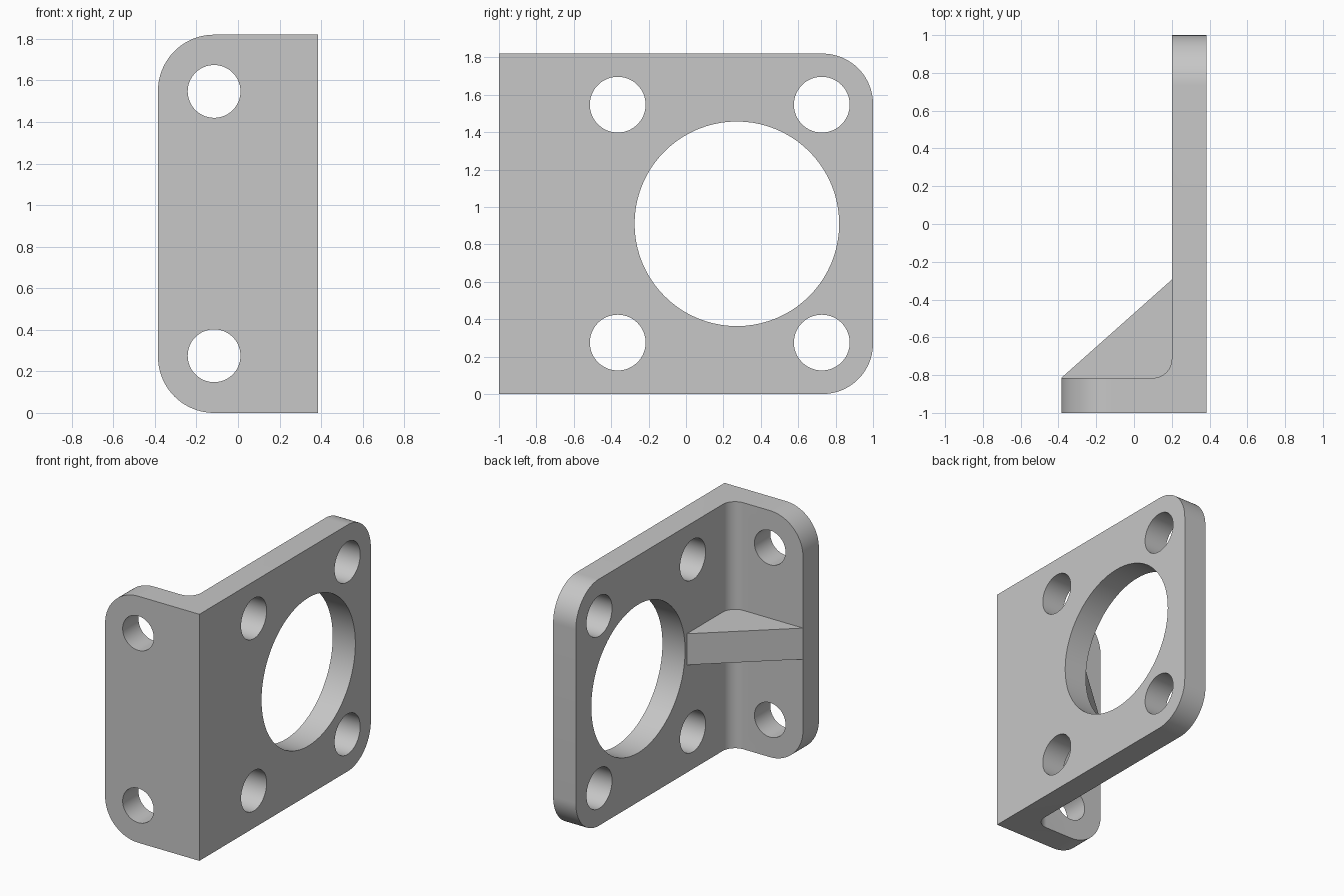
import bpy, bmesh
from math import sin, cos, pi
from mathutils import Matrix, Vector

cube = bpy.data.objects.get("Cube")
if cube:
    bpy.data.objects.remove(cube, do_unlink=True)

# Main sizes
HX, HY, HEIGHT = 0.385, 1.0, 1.82
WALL_X, FLANGE_Y = 0.2, -0.815      # inner faces of the two plates
FILLET, CORNER = 0.1, 0.27

grey = bpy.data.materials.new("plain_grey")
grey.use_nodes = True
colour = (0.57, 0.57, 0.57, 1)
grey.diffuse_color = colour
grey.node_tree.nodes["Principled BSDF"].inputs["Base Color"].default_value = colour


def make_object(name, bm):
    bmesh.ops.recalc_face_normals(bm, faces=bm.faces)
    mesh = bpy.data.meshes.new(name)
    bm.to_mesh(mesh)
    bm.free()
    mesh.materials.append(grey)
    obj = bpy.data.objects.new(name, mesh)
    bpy.context.collection.objects.link(obj)
    return obj


def extrude_profile(points, z0, z1):
    bm = bmesh.new()
    face = bm.faces.new([bm.verts.new((x, y, z0)) for x, y in points])
    top = bmesh.ops.extrude_face_region(bm, geom=[face])["geom"]
    verts = [v for v in top if isinstance(v, bmesh.types.BMVert)]
    bmesh.ops.translate(bm, verts=verts, vec=(0, 0, z1 - z0))
    return bm


# L-shaped bracket with an inner fillet
arc = [(WALL_X - FILLET + FILLET * sin(a), FLANGE_Y + FILLET - FILLET * cos(a))
       for a in (i * pi / 32 for i in range(17))]
profile = [(-HX, -HY), (HX, -HY), (HX, HY), (WALL_X, HY)] + arc[::-1] + [(-HX, FLANGE_Y)]
bm = extrude_profile(profile, 0, HEIGHT)

# Rounded outer corners on the free ends of both plates
def is_corner(edge):
    a, b = (v.co for v in edge.verts)
    if abs(a.z - b.z) > 0.01:
        return False
    return all(p.x < -HX + 0.001 for p in (a, b)) or all(p.y > HY - 0.001 for p in (a, b))

bmesh.ops.bevel(bm, geom=[e for e in bm.edges if is_corner(e)], offset=CORNER,
                offset_type='OFFSET', segments=20, profile=0.5, affect='EDGES')
bracket = make_object("angle_bracket", bm)

# Bolt holes and the large bore
holes = bmesh.new()

def add_hole(centre, radius, axis):
    turn = Matrix.Rotation(pi / 2, 4, axis)
    bmesh.ops.create_cone(holes, cap_ends=True, segments=80, radius1=radius, radius2=radius,
                          depth=0.4, matrix=Matrix.Translation(Vector(centre)) @ turn)

for z in (0.275, 1.547):
    add_hole((-0.115, -0.907, z), 0.127, 'X')
    for y in (-0.365, 0.726):
        add_hole((0.29, y, z), 0.149, 'Y')
add_hole((0.29, 0.272, HEIGHT / 2), 0.547, 'Y')
cutter = make_object("hole_cutter", holes)
cutter.hide_render = True

cut = bracket.modifiers.new("holes", 'BOOLEAN')
cut.operation = 'DIFFERENCE'
cut.solver = 'EXACT'
cut.object = cutter
bpy.ops.object.select_all(action='DESELECT')
bpy.context.view_layer.objects.active = bracket
bracket.select_set(True)
bpy.ops.object.modifier_apply(modifier=cut.name)
bpy.data.objects.remove(cutter, do_unlink=True)
bpy.ops.object.shade_smooth_by_angle()

# Triangular stiffening rib, set slightly into both plates
rib = [(-HX, FLANGE_Y), (-0.3, -0.86), (0.25, -0.86), (0.25, -0.295), (WALL_X, -0.295)]
make_object("gusset_rib", extrude_profile(rib, HEIGHT / 2 - 0.115, HEIGHT / 2 + 0.115))
